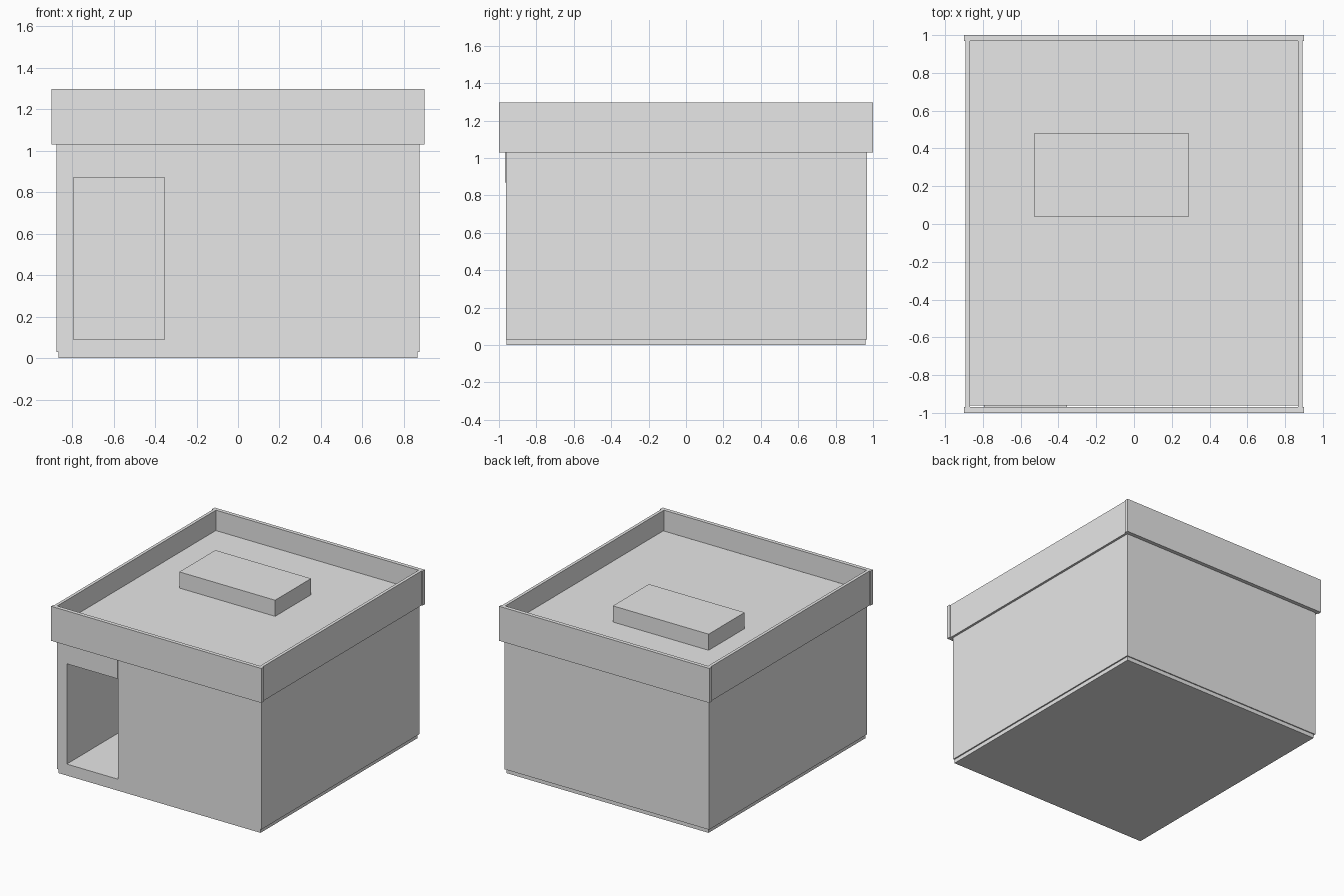
import bpy
import bmesh

old = bpy.data.objects.get("Cube")
if old:
    bpy.data.objects.remove(old, do_unlink=True)

grey = bpy.data.materials.new("plain_grey")
grey.use_nodes = True
grey.diffuse_color = (0.8, 0.8, 0.8, 1)
grey.node_tree.nodes["Principled BSDF"].inputs["Base Color"].default_value = (0.8, 0.8, 0.8, 1)


def box(name, xs, ys, zs):
    """Box spanning the given (low, high) ranges."""
    bm = bmesh.new()
    bmesh.ops.create_cube(bm, size=1)
    for v in bm.verts:
        v.co = [r[0] if c < 0 else r[1] for c, r in zip(v.co, (xs, ys, zs))]
    mesh = bpy.data.meshes.new(name)
    bm.to_mesh(mesh)
    bm.free()
    mesh.materials.append(grey)
    ob = bpy.data.objects.new(name, mesh)
    bpy.context.collection.objects.link(ob)
    return ob


# Main dimensions
W, FRONT, BACK = 0.875, -0.962, 0.968
THICK = 0.083
PLINTH, FLOOR, EAVE, ROOF, TOP = 0.03, 0.09, 1.03, 1.14, 1.297
DOOR_L, DOOR_R, DOOR_TOP = -0.793, -0.355, 0.87
INNER = W - THICK

# Floor: slightly inset plinth below a full slab
box("plinth", (-W + 0.01, W - 0.01), (-0.96, 0.96), (0, PLINTH))
box("floor_slab", (-W, W), (FRONT, BACK), (PLINTH, FLOOR))

# Walls, with a doorway beside the side wall
for name, s in (("left_wall", 1), ("right_wall", -1)):
    box(name, sorted((s * INNER, s * W)), (FRONT, BACK), (FLOOR, EAVE))
box("back_wall", (-INNER, INNER), (BACK - THICK, BACK), (FLOOR, EAVE))
box("front_wall", (DOOR_R, INNER), (FRONT, FRONT + THICK), (FLOOR, EAVE))
box("door_lintel", (DOOR_L, DOOR_R), (-0.969, FRONT + THICK), (DOOR_TOP, EAVE))

# Roof slab and the raised hatch on it
box("roof_slab", (-W, W), (FRONT, BACK), (EAVE, ROOF))
box("roof_hatch", (-0.53, 0.29), (0.04, 0.48), (ROOF, 1.265))

# Parapet: end strips overlap the slightly recessed side strips
for front, side, s in (("front_parapet", "right_parapet", -1),
                       ("back_parapet", "left_parapet", 1)):
    box(front, (-0.9, 0.9), sorted((s * 0.97, s * 1.0)), (EAVE, TOP))
    box(side, sorted((s * 0.868, s * 0.892)), (-0.97, 0.97), (EAVE, TOP))
